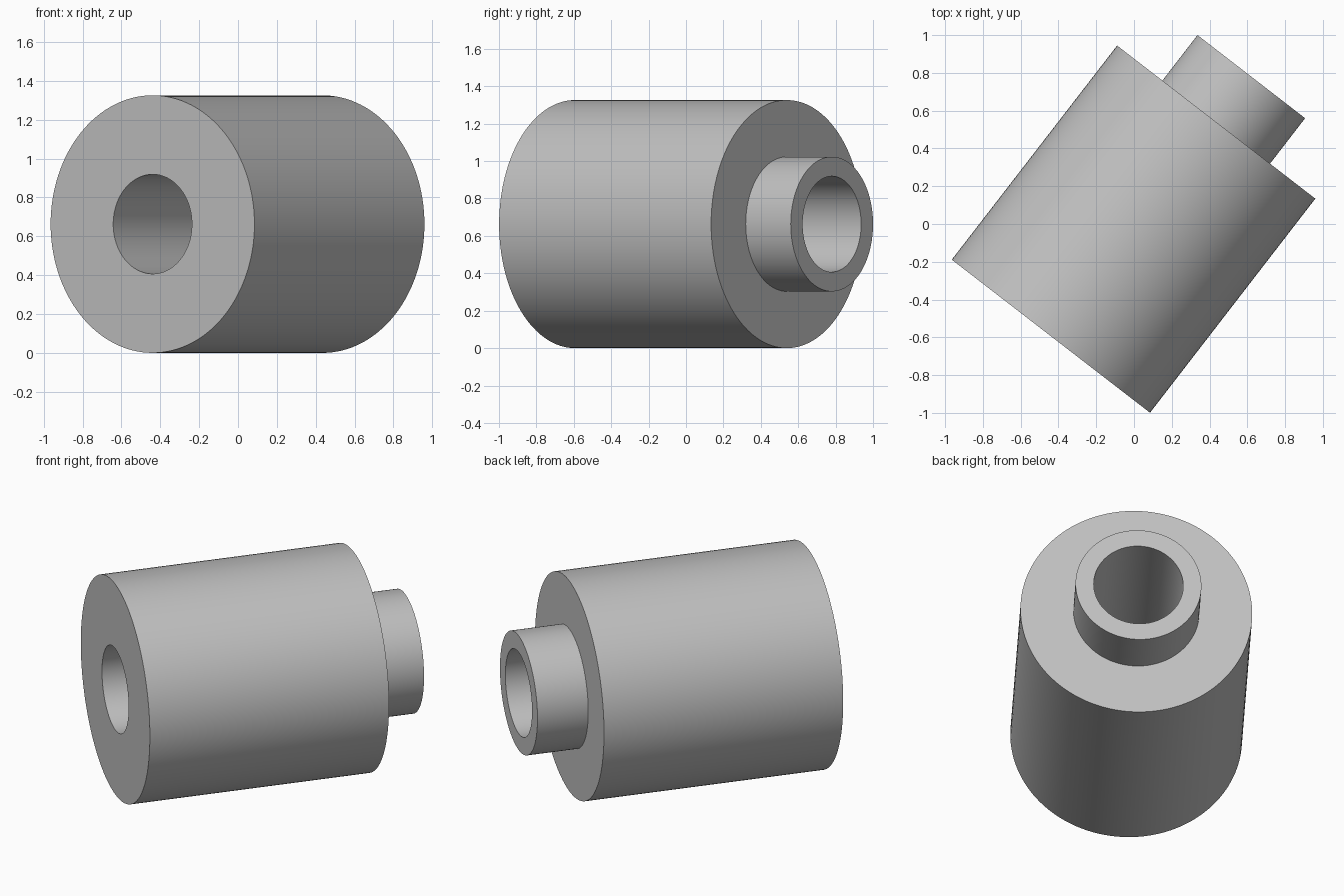
import bpy
import bmesh
from math import atan2, pi, radians
from mathutils import Matrix, Vector

cube = bpy.data.objects.get("Cube")
if cube:
    bpy.data.objects.remove(cube, do_unlink=True)

SEGMENTS = 128
BODY_R, BOSS_R, BORE_R = 0.663, 0.36, 0.256
START = Vector((-0.44, -0.594, BODY_R))   # centre of the front face
END = Vector((0.621, 0.78, BODY_R))       # centre of the boss face
LENGTH = (END - START).length
BODY_LENGTH = 1.432

grey = bpy.data.materials.new("plain grey")
grey.use_nodes = True
colour = (0.53, 0.53, 0.53, 1)
grey.diffuse_color = colour
grey.node_tree.nodes["Principled BSDF"].inputs["Base Color"].default_value = colour

# Half section of the stepped bushing: radius and distance along the axis
profile = [(BORE_R, 0), (BODY_R, 0), (BODY_R, BODY_LENGTH),
           (BOSS_R, BODY_LENGTH), (BOSS_R, LENGTH), (BORE_R, LENGTH)]

# Revolve the closed section into body, boss and through bore
bm = bmesh.new()
verts = [bm.verts.new((r, 0, d)) for r, d in profile]
edges = [bm.edges.new((v, verts[(i + 1) % len(verts)])) for i, v in enumerate(verts)]
bmesh.ops.spin(bm, geom=verts + edges, cent=(0, 0, 0), axis=(0, 0, 1),
               angle=2 * pi, steps=SEGMENTS, use_merge=True)
bmesh.ops.remove_doubles(bm, verts=bm.verts, dist=0.0001)
bmesh.ops.recalc_face_normals(bm, faces=bm.faces)

# Lay the axis flat and turn it to its heading
axis = END - START
turn = Matrix.Rotation(atan2(axis.y, axis.x), 4, "Z") @ Matrix.Rotation(pi / 2, 4, "Y")
bm.transform(Matrix.Translation(START) @ turn)

mesh = bpy.data.meshes.new("stepped_bushing")
bm.to_mesh(mesh)
bm.free()
mesh.materials.append(grey)
bushing = bpy.data.objects.new("stepped_bushing", mesh)
bpy.context.collection.objects.link(bushing)

# Round walls smooth, rims sharp
bpy.ops.object.select_all(action="DESELECT")
bushing.select_set(True)
bpy.context.view_layer.objects.active = bushing
bpy.ops.object.shade_smooth_by_angle(angle=radians(30))
